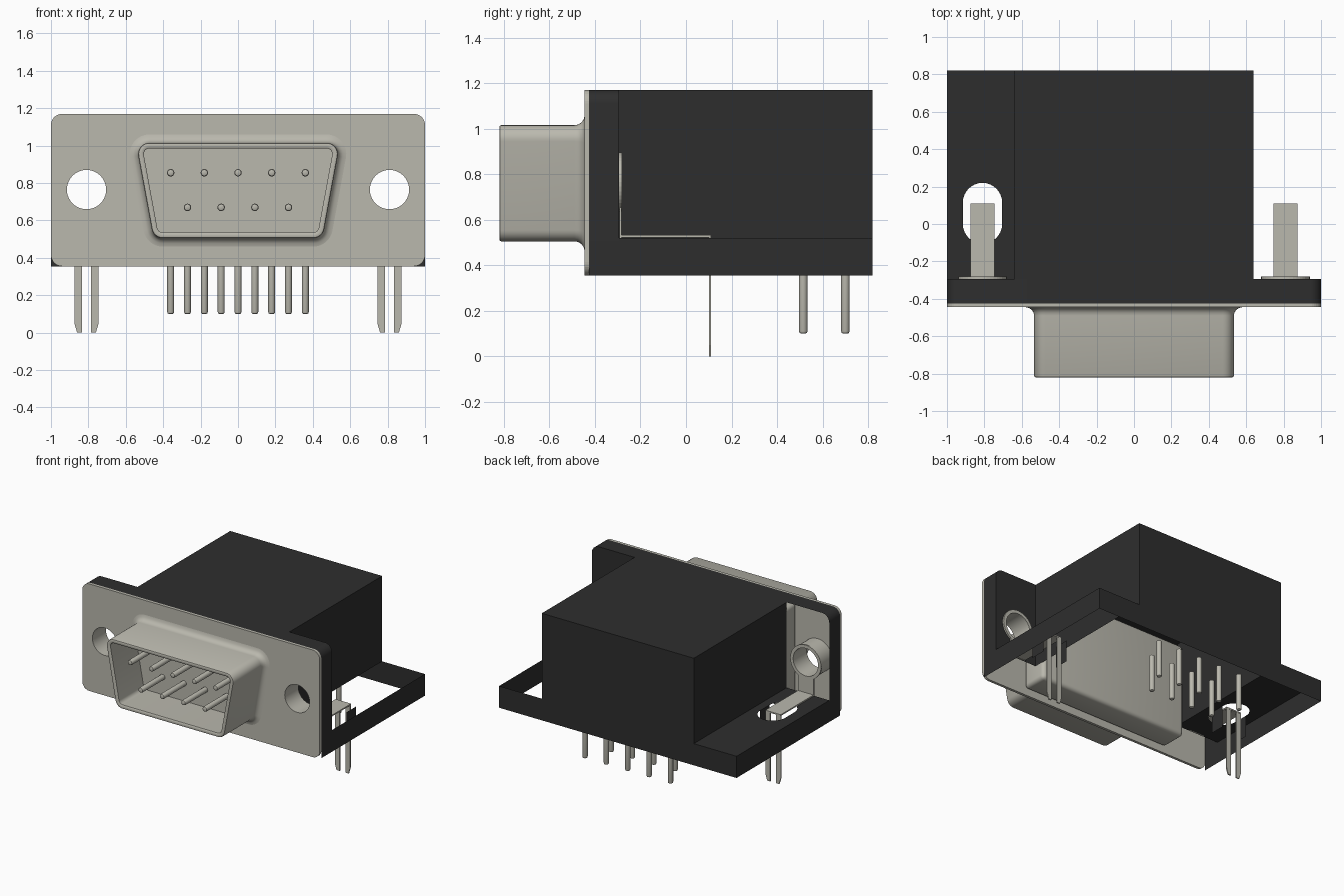
import bpy, bmesh, math
from mathutils import Vector

if "Cube" in bpy.data.objects:
    bpy.data.objects.remove(bpy.data.objects["Cube"], do_unlink=True)


def material(name, rgb, rough):
    m = bpy.data.materials.new(name)
    m.use_nodes = True
    m.diffuse_color = (*rgb, 1)
    bsdf = m.node_tree.nodes["Principled BSDF"]
    bsdf.inputs["Base Color"].default_value = (*rgb, 1)
    bsdf.inputs["Roughness"].default_value = rough
    return m


METAL = material("warm grey metal", (0.49, 0.48, 0.42), 0.5)
BLACK = material("black plastic", (0.027, 0.027, 0.027), 0.6)


def finish(name, bm, mat, smooth=False):
    me = bpy.data.meshes.new(name)
    bm.to_mesh(me)
    bm.free()
    me.materials.append(mat)
    ob = bpy.data.objects.new(name, me)
    bpy.context.collection.objects.link(ob)
    if smooth:
        bpy.ops.object.select_all(action='DESELECT')
        ob.select_set(True)
        bpy.context.view_layer.objects.active = ob
        bpy.ops.object.shade_smooth_by_angle(angle=math.radians(40))
    return ob


def arc(cx, cy, r, a0, a1, n):
    return [(cx + r * math.cos(math.radians(a0 + (a1 - a0) * i / n)),
             cy + r * math.sin(math.radians(a0 + (a1 - a0) * i / n))) for i in range(n + 1)]


def circle(cx, cy, r, n=40):
    return arc(cx, cy, r, 0, 360, n)[:-1]


def panel(name, loops, place, normal, mat, depth=0.0):
    """Flat outline with holes, optionally thickened against its normal."""
    bm = bmesh.new()
    normal = Vector(normal)
    edges = []
    for loop in loops:
        vs = [bm.verts.new(place(*p)) for p in loop]
        edges += [bm.edges.new((vs[i - 1], vs[i])) for i in range(len(vs))]
    bmesh.ops.triangle_fill(bm, edges=edges, use_beauty=True, use_dissolve=False, normal=normal)
    for f in bm.faces:
        f.normal_update()
        if f.normal.dot(normal) < 0:
            f.normal_flip()
    if depth:
        res = bmesh.ops.extrude_face_region(bm, geom=bm.faces[:], use_keep_orig=True)
        moved = [g for g in res["geom"] if isinstance(g, bmesh.types.BMVert)]
        bmesh.ops.translate(bm, verts=moved, vec=-normal * depth)
        bmesh.ops.recalc_face_normals(bm, faces=bm.faces[:])
    return finish(name, bm, mat)


def loft(name, rings, mat, closed=True, cap_end=False, wrap=False):
    """Skin between equal-length rings of points."""
    bm = bmesh.new()
    rows = [[bm.verts.new(p) for p in r] for r in rings]
    n = len(rows[0])
    pairs = list(zip(rows, rows[1:])) + ([(rows[-1], rows[0])] if wrap else [])
    for a, b in pairs:
        for i in range(n if closed else n - 1):
            j = (i + 1) % n
            bm.faces.new((a[i], a[j], b[j], b[i]))
    if cap_end:
        bm.faces.new(rows[-1])
    bmesh.ops.recalc_face_normals(bm, faces=bm.faces[:])
    return finish(name, bm, mat, True)


def box(name, lo, hi, mat, bevel=0.0):
    bm = bmesh.new()
    bmesh.ops.create_cube(bm, size=1)
    for v in bm.verts:
        v.co = [(a + b) / 2 + c * (b - a) for a, b, c in zip(lo, hi, v.co)]
    if bevel:
        bmesh.ops.bevel(bm, geom=bm.edges[:], offset=bevel, segments=4, profile=0.5, affect='EDGES')
    return finish(name, bm, mat, bool(bevel))


def pin(name, start, end, r):
    """Round pin with a softened tip at its end."""
    a, b = Vector(start), Vector(end)
    d = (b - a).normalized()
    u = Vector((1, 0, 0))
    w = d.cross(u)
    stations = [(a, r), (b - d * 0.012, r), (b - d * 0.003, r * 0.85), (b, r * 0.55)]
    rings = [[c + u * x + w * y for x, y in circle(0, 0, k, 16)] for c, k in stations]
    loft(name, rings, METAL, cap_end=True)


def xz(y):
    return lambda a, b: (a, y, b)


def xy(z):
    return lambda a, b: (a, b, z)


def yz(x):
    return lambda a, b: (x, a, b)


def rect(a0, a1, b0, b1):
    return [(a0, b0), (a1, b0), (a1, b1), (a0, b1)]


Z0, ZS, Z1 = 0.355, 0.52, 1.17        # underside, shelf and top heights
YF, YB, YR = -0.425, -0.295, 0.82     # flange front, flange back, rear
W, HX, HZ, HR = 0.64, 0.81, 0.765, 0.105

# Front metal plate with rounded corners and two screw holes
r = 0.06
outline = (arc(1 - r, Z0 + r, r, -90, 0, 8) + arc(1 - r, Z1 - r, r, 0, 90, 8)
           + arc(-1 + r, Z1 - r, r, 90, 180, 8) + arc(-1 + r, Z0 + r, r, 180, 270, 8))
panel("front_plate", [outline, circle(-HX, HZ, HR), circle(HX, HZ, HR)],
      xz(-0.445), (0, -1, 0), METAL, 0.02)


# D-shaped shroud: rounded trapezoid swept along a wall profile
def d_ring(off, y):
    rr = 0.06 + off
    slope = math.radians(10.4)
    pts = []
    for sx, cz, cx, a0, a1 in ((1, 0.565, 0.402, -90, -10.4), (1, 0.955, 0.474, -10.4, 90),
                               (-1, 0.955, 0.474, 90, -10.4), (-1, 0.565, 0.402, -10.4, -90)):
        pts += [(sx * px, y, pz) for px, pz in arc(cx, cz, rr, a0, a1, 8)]
    return pts


wall = [(0.045, -0.445), (0.027, -0.449), (0.012, -0.459), (0.003, -0.474), (0, -0.49),
        (0, -0.812), (-0.003, -0.818), (-0.009, -0.82), (-0.024, -0.82), (-0.03, -0.815), (-0.03, -0.52)]
loft("shroud", [d_ring(o, y) for o, y in wall], METAL, cap_end=True)

# Rear metal shell behind the plate
box("rear_shell", (-W + 0.005, YF - 0.002, 0.40), (W - 0.005, -0.22, 1.12), METAL, 0.03)

# Contact pins: five above four at the front, nine tails underneath
for i in range(9):
    x = -0.36 + 0.09 * i
    upper = i % 2 == 0
    pin(f"contact_pin_{i + 1}", (x, -0.50, 0.855 if upper else 0.67),
        (x, -0.79, 0.855 if upper else 0.67), 0.02)
    y = 0.70 if upper else 0.515
    pin(f"tail_pin_{i + 1}", (x, y, 0.38), (x, y, 0.10), 0.019)

# Board locks: eyelet, angle bracket and two tapered prongs per side
for s, side in ((1, "left"), (-1, "right")):
    prof = [(HR, -0.445), (0.125, -0.43), (0.125, -0.283), (HR, -0.283)]
    loft(f"eyelet_{side}", [[(s * HX + a, y, HZ + b) for a, b in circle(0, 0, k)] for k, y in prof],
         METAL, wrap=True)
    flange = circle(s * HX, HZ, 0.13)
    panel(f"eyelet_flange_{side}", [flange, circle(s * HX, HZ, HR)], xz(-0.282), (0, 1, 0), METAL, 0.012)
    cx = s * HX
    box(f"bracket_upright_{side}", (cx - 0.065, -0.293, ZS), (cx + 0.065, -0.283, 0.655), METAL)
    box(f"bracket_foot_{side}", (cx - 0.065, -0.293, ZS + 0.002), (cx + 0.065, 0.11, ZS + 0.012), METAL)
    for k in (1, -1):
        prong = [(cx + k * a, z) for a, z in
                 ((0.025, ZS + 0.005), (0.065, ZS + 0.005), (0.065, 0.05), (0.05, 0), (0.025, 0))]
        panel(f"prong_{side}_{'outer' if k == s else 'inner'}", [prong], xz(0.10), (0, -1, 0), METAL, 0.009)
    # Straight sides of the slot, hanging below shelf level
    for k in (1, -1):
        panel(f"slot_wall_{side}_{'outer' if k == s else 'inner'}", [rect(0.0, 0.115, Z0, ZS)],
              yz(cx + k * HR), (-k, 0, 0), BLACK)

# Housing: thin flange rim around the front plate
rim = ([(1, Z0)] + arc(1 - r, Z1 - r, r, 0, 90, 8) + arc(-1 + r, Z1 - r, r, 90, 180, 8) + [(-1, Z0)])
loft("flange_rim", [[(x, y, z) for x, z in rim] for y in (YF, YB)], BLACK, closed=False)

# Housing: back of the left flange, pierced for the eyelet
wing = [(W, ZS), (1, ZS)] + arc(1 - r, Z1 - r, r, 0, 90, 8) + [(W, Z1)]
panel("flange_back_left", [wing, circle(HX, HZ, 0.122)], xz(YB), (0, 1, 0), BLACK)

# Housing: main block, open underneath
panel("body_top", [rect(-W, W, YB, YR)], xy(Z1), (0, 0, 1), BLACK)
panel("body_back", [[(-1, Z0), (1, Z0), (1, ZS), (W, ZS), (W, Z1), (-W, Z1), (-W, ZS), (-1, ZS)]],
      xz(YR), (0, 1, 0), BLACK)
for s, side in ((1, "left"), (-1, "right")):
    panel(f"body_side_{side}", [rect(YB, YR, ZS, Z1)], yz(s * W), (s, 0, 0), BLACK)
    panel(f"base_side_{side}", [rect(YB, YR, Z0, ZS)], yz(s), (s, 0, 0), BLACK)

# Housing: right shelf with its rounded slot
slot = arc(-HX, 0.115, HR, 0, 180, 16) + arc(-HX, 0.0, HR, 180, 360, 16)
panel("shelf_right", [rect(-1, -W, YB, YR), slot], xy(ZS), (0, 0, 1), BLACK)
